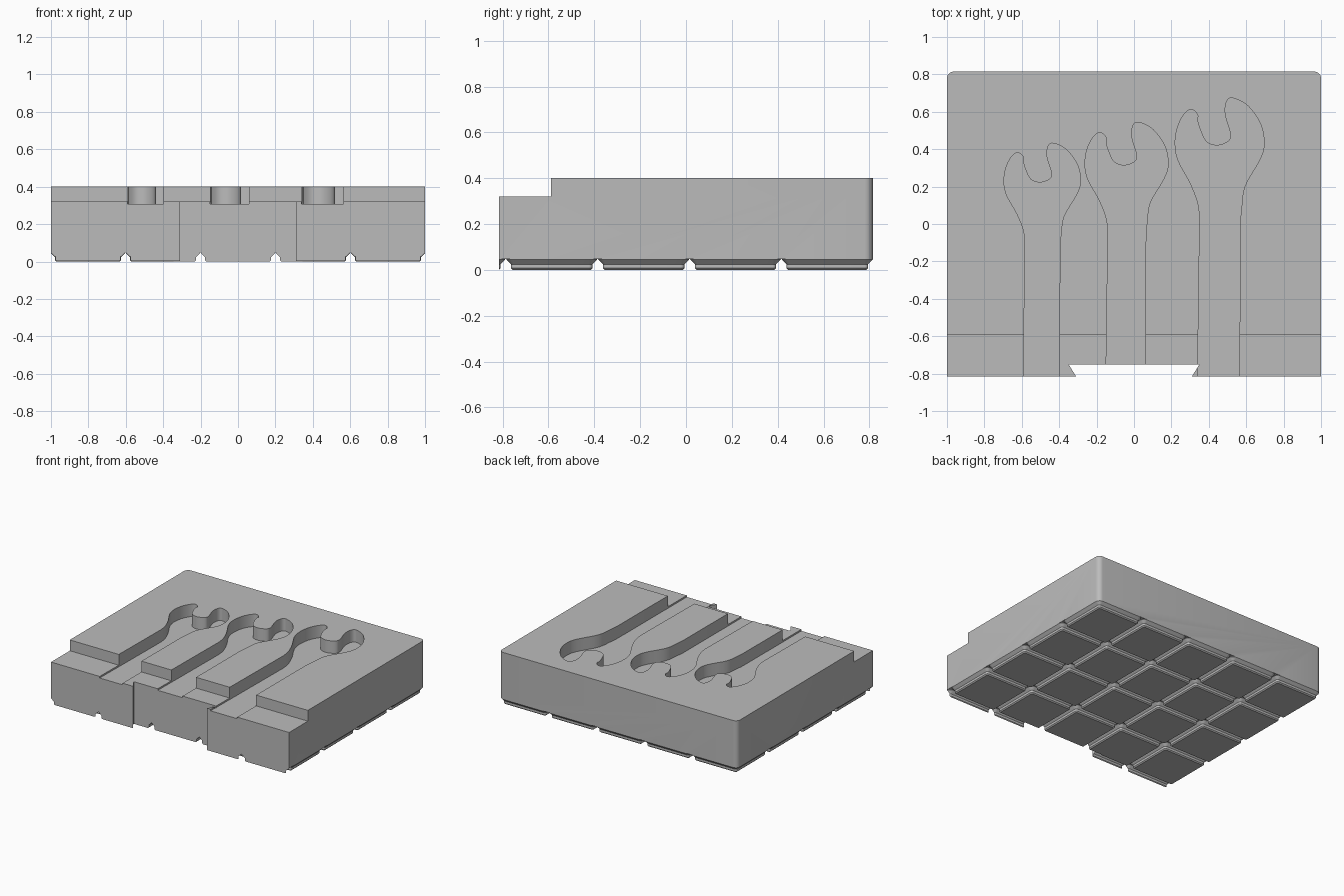
import bpy, bmesh, math
from mathutils import Vector

if "Cube" in bpy.data.objects:
    bpy.data.objects.remove(bpy.data.objects["Cube"])

S = 2 / 209.5            # scale of one millimetre
PITCH = 42 * S
BACK = 0.815
FRONT = -0.815
TOP = 0.402


def new_object(name, bm):
    bmesh.ops.recalc_face_normals(bm, faces=bm.faces)
    mesh = bpy.data.meshes.new(name)
    bm.to_mesh(mesh)
    bm.free()
    ob = bpy.data.objects.new(name, mesh)
    bpy.context.collection.objects.link(ob)
    return ob


def loft(bm, rings):
    """Closed solid through matching rings of (x, y, z) points."""
    loops = [[bm.verts.new(p) for p in ring] for ring in rings]
    n = len(loops[0])
    for a, b in zip(loops, loops[1:]):
        for i in range(n):
            j = (i + 1) % n
            bm.faces.new((a[i], a[j], b[j], b[i]))
    bm.faces.new(loops[0][::-1])
    bm.faces.new(loops[-1])


def prism(name, outline, z0, z1):
    bm = bmesh.new()
    loft(bm, [[(x, y, z) for x, y in outline] for z in (z0, z1)])
    return new_object(name, bm)


def rounded_square(cx, cy, half, r, steps=6):
    pts = []
    for k, (sx, sy) in enumerate(((1, 1), (-1, 1), (-1, -1), (1, -1))):
        for i in range(steps + 1):
            a = math.pi / 2 * (k + i / steps)
            pts.append((cx + sx * (half - r) + r * math.cos(a),
                        cy + sy * (half - r) + r * math.sin(a)))
    return pts


def smooth_path(pts, steps=4):
    """Open Catmull-Rom curve through the points."""
    p = [Vector(q) for q in (pts[0], *pts, pts[-1])]
    out = []
    for a, b, c, d in zip(p, p[1:], p[2:], p[3:]):
        for i in range(steps):
            t = i / steps
            out.append(0.5 * (2 * b + (c - a) * t + (2 * a - 5 * b + 4 * c - d) * t * t
                              + (3 * b - a - 3 * c + d) * t ** 3))
    return out + [p[-1]]


def boolean(target, other, operation):
    mod = target.modifiers.new(operation, 'BOOLEAN')
    mod.operation = operation
    mod.solver = 'EXACT'
    mod.object = other
    bpy.context.view_layer.objects.active = target
    bpy.ops.object.modifier_apply(modifier=mod.name)
    bpy.data.objects.remove(other, do_unlink=True)


# Solid block, longer than needed at the front
block = prism("tool_tray", rounded_square(0, BACK - 1, 1, 3.75 * S), 5 * S, TOP)

# Grid of stepped feet: (inset, height, corner radius) in millimetres
STEPS = ((2.95, 0, 0.8), (2.15, 0.8, 1.6), (2.15, 2.6, 1.6), (0, 4.75, 3.75), (0, 5, 3.75))
bm = bmesh.new()
for i in range(5):
    for j in range(5):
        cx, cy = (i - 2) * PITCH, BACK - 1 + (j - 2) * PITCH
        loft(bm, [[(x, y, h * S) for x, y in
                   rounded_square(cx, cy, (20.75 - inset) * S, r * S)]
                  for inset, h, r in STEPS])
boolean(block, new_object("feet", bm), 'UNION')

# Straight front trim with a dovetail slot
trim = [(-1.2, -1.4), (1.2, -1.4), (1.2, FRONT), (0.31, FRONT), (0.35, -0.75),
        (-0.35, -0.75), (-0.31, FRONT), (-1.2, FRONT)]
boolean(block, prism("front_cutter", trim, -0.1, 0.6), 'DIFFERENCE')

# Lower shelf along the front
shelf = [(-1.2, -1.4), (1.2, -1.4), (1.2, -0.59), (-1.2, -0.59)]
boolean(block, prism("shelf_cutter", shelf, 0.32, 0.6), 'DIFFERENCE')

# Spanner head outline, measured from the bottom of the jaw
HEAD = [(-.089, -.343), (-.1, -.273), (-.137, -.182), (-.196, -.075), (-.212, .005),
        (-.201, .085), (-.169, .15), (-.132, .176), (-.1, .15), (-.1, .117), (-.073, .043),
        (-.046, .011), (.002, 0), (.055, .021), (.066, .059), (.039, .15), (.045, .214),
        (.077, .23), (.152, .192), (.216, .101), (.232, .005), (.21, -.07), (.136, -.198),
        (.12, -.3), (.113, -.37)]

# Three spanner pockets: jaw position, width scale, length scale
for x0, y0, kx, ky in ((-0.5, 0.222, 0.92, 0.91), (-0.05, 0.313, 1, 1), (0.447, 0.42, 1.07, 1.1)):
    outline = [(x0 + x * kx, y0 + y * ky) for x, y in smooth_path(HEAD)]
    outline += [(x0 + 0.109 * kx, -0.9), (x0 - 0.101 * kx, -0.9)]
    boolean(block, prism("pocket_cutter", outline, 0.308, 0.6), 'DIFFERENCE')

# Single grey plastic
grey = bpy.data.materials.new("grey_plastic")
grey.diffuse_color = (0.5, 0.5, 0.5, 1)
grey.use_nodes = True
grey.node_tree.nodes["Principled BSDF"].inputs["Base Color"].default_value = grey.diffuse_color
block.data.materials.clear()
block.data.materials.append(grey)
for poly in block.data.polygons:
    poly.material_index = 0

bpy.ops.object.select_all(action='DESELECT')
block.select_set(True)
bpy.context.view_layer.objects.active = block
bpy.ops.object.shade_smooth_by_angle(angle=math.radians(30))
